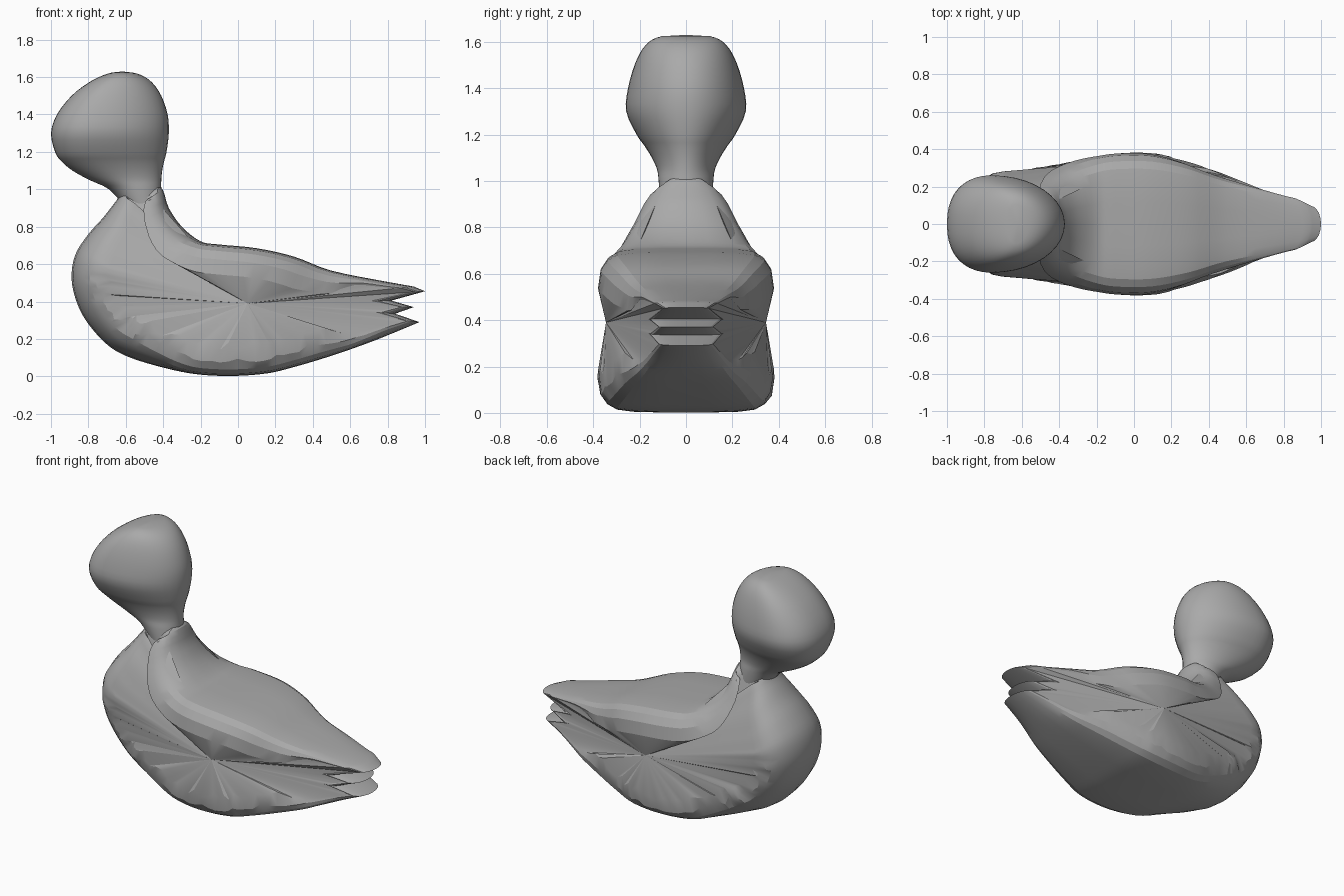
import bpy
import bmesh
import math
import random
from mathutils import Vector

random.seed(4)
cube = bpy.data.objects.get("Cube")
if cube:
    bpy.data.objects.remove(cube, do_unlink=True)

grey = bpy.data.materials.new("plain grey")
grey.use_nodes = True
colour = (0.4, 0.4, 0.4, 1)
grey.diffuse_color = colour
grey.node_tree.nodes["Principled BSDF"].inputs["Base Color"].default_value = colour


def finish(bm, name, angle):
    """Turn a bmesh into a named object with the grey material."""
    bmesh.ops.remove_doubles(bm, verts=bm.verts, dist=0.0005)
    bmesh.ops.recalc_face_normals(bm, faces=bm.faces)
    mesh = bpy.data.meshes.new(name)
    bm.to_mesh(mesh)
    bm.free()
    mesh.materials.append(grey)
    obj = bpy.data.objects.new(name, mesh)
    bpy.context.collection.objects.link(obj)
    bpy.ops.object.select_all(action="DESELECT")
    obj.select_set(True)
    bpy.context.view_layer.objects.active = obj
    bpy.ops.object.shade_smooth_by_angle(angle=math.radians(angle))


def bridge(bm, first, second):
    """Join two closed rings of equal length with quads."""
    count = len(first)
    for i in range(count):
        j = (i + 1) % count
        bm.faces.new((first[i], first[j], second[j], second[i]))


def spline(a, b, c, d, t):
    """Catmull-Rom point between b and c."""
    return 0.5 * (2 * b + (c - a) * t + (2 * a - 5 * b + 4 * c - d) * t * t
                  + (3 * b - a - 3 * c + d) * t ** 3)


def ramp(value, start, end):
    """Smooth step from start to end."""
    t = min(1, max(0, (value - start) / (end - start)))
    return t * t * (3 - 2 * t)


# Body outline: x, z and half width, from the tail over back, neck and breast
back = [(1, .455, .1), (.94, .48, .14), (.8, .505, .18), (.5, .565, .255),
        (.3, .64, .33), (.1, .685, .375), (-.1, .705, .375), (-.2, .722, .35)]
neck = [(-.3, .8, .29), (-.37, .9, .21), (-.425, 1.02, .112), (-.6, 1, .105),
        (-.65, .94, .15), (-.72, .85, .22), (-.8, .76, .26)]
breast = [(-.87, .65, .28), (-.89, .52, .28), (-.86, .39, .275),
          (-.8, .28, .27), (-.7, .17, .28)]
belly = [(-.6, .11, .3), (-.45, .06, .32), (-.25, .015, .355), (-.05, .002, .38),
         (.15, .015, .375), (.3, .05, .34), (.5, .11, .28), (.7, .18, .21), (.85, .24, .16)]
feathers = [(.97, .29, .12), (.84, .335, .16), (.94, .37, .12), (.82, .405, .16)]
points = [Vector(p) for p in back + neck + breast + belly + feathers]

STEPS = 4
outline = []
for i, b in enumerate(points):
    a, c, d = points[i - 1], points[(i + 1) % len(points)], points[(i + 2) % len(points)]
    straight = b.x > 0.75 and c.x > 0.75 or min(b.y, c.y) > 0.96
    for k in range(STEPS):
        t = k / STEPS
        outline.append(b.lerp(c, t) if straight else spline(a, b, c, d, t))

# Edge sections: share of the half width, inset on the back, inset on round parts
edge = [(0, 0, 0), (.3, 0, .008), (.6, .003, .035), (.78, .012, .07),
        (.89, .035, .105), (.97, .08, .155), (1, .16, .21)]
hub = Vector((.05, .39))


def ring(bm, share, square, rounded, side):
    """One ring of the body at a share of its half width."""
    verts = []
    for i, p in enumerate(outline):
        flat = Vector((p.x, p.y))
        along = outline[(i + 1) % len(outline)] - outline[i - 1]
        normal = Vector((-along.y, along.x)).normalized()
        inward = normal.lerp((hub - flat).normalized(), ramp(p.x, 0.4, 0.8)).normalized()
        start, end = (0.15, 0.4) if p.y > 0.7 else (0.2, 0.7)
        softness = max(ramp(-p.x, start, end), ramp(p.x, 0.6, 0.9))
        depth = (square + (rounded - square) * softness) * min(1, p.z / 0.3)
        # Ruffled feather edge along the lower flanks
        if share > 0.95:
            rough = 0.15 * ramp(0.7 - p.y, 0, 0.3) * ramp(0.8 - p.x, 0, 0.3)
            depth *= 1 + random.uniform(-rough, rough)
        pos = flat + inward * depth
        verts.append(bm.verts.new((pos.x, side * share * p.z, pos.y)))
    return verts


bm = bmesh.new()
for side in (-1, 1):
    rings = [ring(bm, *section, side) for section in edge]
    for outer, inner in zip(rings, rings[1:]):
        bridge(bm, outer, inner)
    # Flank fans in to a slightly sunken hub
    centre = bm.verts.new((hub.x, side * 0.345, hub.y))
    for i, v in enumerate(rings[-1]):
        bm.faces.new((v, rings[-1][(i + 1) % len(outline)], centre))
finish(bm, "body", 20)

# Head: height, front x, rear x, half width of each level
levels = [(.9, -.6, -.405, .11), (1, -.69, -.41, .118), (1.05, -.795, -.41, .125),
          (1.1, -.885, -.405, .147), (1.15, -.945, -.395, .178), (1.2, -.978, -.382, .213),
          (1.3, -1, -.37, .258), (1.4, -.968, -.376, .25), (1.5, -.89, -.41, .222),
          (1.57, -.8, -.458, .187), (1.61, -.72, -.515, .145), (1.628, -.66, -.58, .09)]
levels = [Vector(p) for p in levels]

SIDES = 40
bm = bmesh.new()
rings = []
for i in range(len(levels) - 1):
    a, b, c = levels[max(i - 1, 0)], levels[i], levels[i + 1]
    d = levels[min(i + 2, len(levels) - 1)]
    for k in range(3):
        z, front, rear, width = spline(a, b, c, d, k / 3)
        # Blunt face, tapering to the back of the head
        skew = ramp(z, 1, 1.2)
        middle = front + (rear - front) * (0.5 - 0.12 * skew)
        verts = []
        for s in range(SIDES):
            turn = math.tau * s / SIDES
            co, si = math.cos(turn), math.sin(turn)
            if co < 0:
                power = 1 - 0.14 * skew
                x = middle - (middle - front) * abs(co) ** power
                y = math.copysign(abs(si) ** power, si) * width
            else:
                x = middle + (rear - middle) * co
                y = si * width
            verts.append(bm.verts.new((x, y, z)))
        rings.append(verts)
for lower, upper in zip(rings, rings[1:]):
    bridge(bm, lower, upper)
bm.faces.new(rings[0])
top = bm.verts.new((-.62, 0, 1.63))
for i, v in enumerate(rings[-1]):
    bm.faces.new((v, rings[-1][(i + 1) % SIDES], top))
finish(bm, "head", 30)
